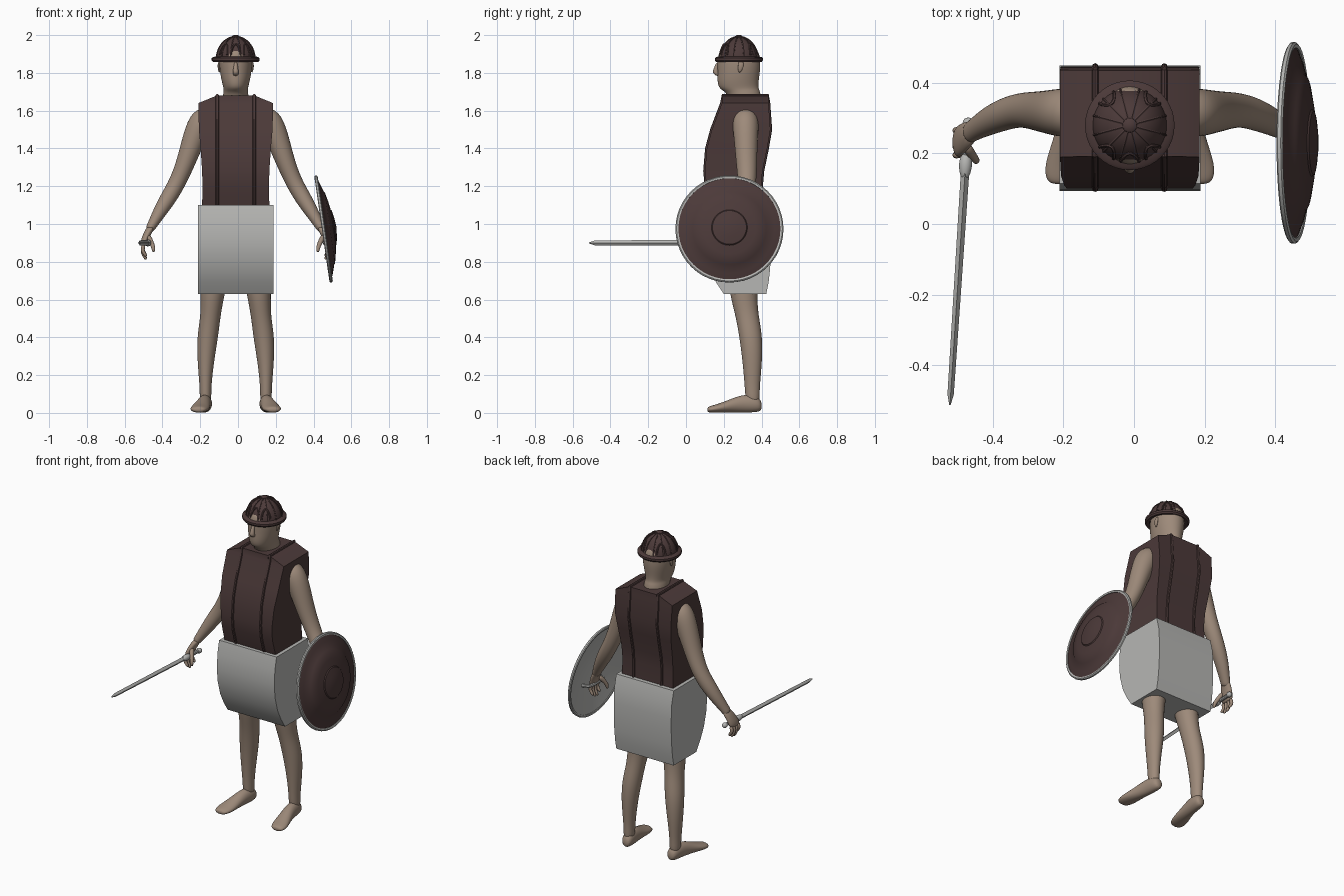
import bpy, bmesh, math
from mathutils import Vector, Matrix

if "Cube" in bpy.data.objects:
    bpy.data.objects.remove(bpy.data.objects["Cube"])

CX = -0.012  # body centre line


def material(name, rgb):
    m = bpy.data.materials.new(name)
    m.diffuse_color = (*rgb, 1)
    m.use_nodes = True
    m.node_tree.nodes["Principled BSDF"].inputs["Base Color"].default_value = m.diffuse_color
    return m


SKIN = material("skin", (0.34, 0.255, 0.195))
LEATHER = material("dark_leather", (0.072, 0.042, 0.041))
GREY = material("light_grey", (0.47, 0.47, 0.455))


def finish(name, bm, mat, sub=0, angle=35):
    bmesh.ops.recalc_face_normals(bm, faces=bm.faces)
    me = bpy.data.meshes.new(name)
    bm.to_mesh(me)
    bm.free()
    ob = bpy.data.objects.new(name, me)
    bpy.context.collection.objects.link(ob)
    me.materials.append(mat)
    if sub:
        mod = ob.modifiers.new("smooth", 'SUBSURF')
        mod.levels = mod.render_levels = sub
    bpy.ops.object.select_all(action='DESELECT')
    bpy.context.view_layer.objects.active = ob
    ob.select_set(True)
    if sub:
        bpy.ops.object.shade_smooth()
    else:
        bpy.ops.object.shade_smooth_by_angle(angle=math.radians(angle))
    return ob


def bridge(bm, rings, caps=True):
    for r0, r1 in zip(rings, rings[1:]):
        n = len(r0)
        for i in range(n):
            bm.faces.new((r0[i], r0[(i + 1) % n], r1[(i + 1) % n], r1[i]))
    if caps:
        bm.faces.new(rings[0])
        bm.faces.new(rings[-1])


def loft(name, secs, mat, n=12, ref=(0, 1, 0), axis=None, sub=2):
    """Elliptic sections (x, y, z, side radius, ref radius) joined along a path."""
    bm, rings, pts = bmesh.new(), [], [Vector(s[:3]) for s in secs]
    for i, s in enumerate(secs):
        t = Vector(axis) if axis else pts[min(i + 1, len(pts) - 1)] - pts[max(i - 1, 0)]
        t.normalize()
        u = t.cross(Vector(ref)).normalized()
        v = u.cross(t)
        rings.append([bm.verts.new(pts[i] + u * s[3] * math.cos(k * math.tau / n)
                                   + v * s[4] * math.sin(k * math.tau / n)) for k in range(n)])
    bridge(bm, rings)
    return finish(name, bm, mat, sub)


def tube(name, pts, r, mat, ref, n=6):
    return loft(name, [(*p, r, r) for p in pts], mat, n, ref, None, 0)


def slab(name, levels, mat):
    """Stacked rectangles (z, front y, back y, half width)."""
    bm = bmesh.new()
    rings = [[bm.verts.new((CX + sx * hw, y, z)) for sx, y in ((-1, f), (1, f), (1, b), (-1, b))]
             for z, f, b, hw in levels]
    bridge(bm, rings)
    return finish(name, bm, mat)


def lathe(name, prof, mat, matrix, n=40, closed=False):
    bm = bmesh.new()
    vs = [bm.verts.new((r, 0, z)) for r, z in prof]
    for a, b in zip(vs, vs[1:] + (vs[:1] if closed else [])):
        if a is not b:
            bm.edges.new((a, b))
    bmesh.ops.spin(bm, geom=bm.verts[:] + bm.edges[:], axis=(0, 0, 1), cent=(0, 0, 0),
                   angle=math.tau, steps=n, use_duplicate=False)
    bmesh.ops.remove_doubles(bm, verts=bm.verts, dist=1e-5)
    bm.transform(matrix)
    return finish(name, bm, mat)


# Head, nose and ears
loft("head", [(CX, y, z, rx, ry) for z, y, rx, ry in (
    (1.58, .33, .075, .085), (1.68, .31, .069, .088), (1.705, .295, .066, .098), (1.72, .278, .066, .107),
    (1.76, .275, .077, .112), (1.81, .28, .086, .115), (1.86, .28, .09, .117), (1.91, .28, .085, .11),
    (1.94, .28, .06, .08))], SKIN, 16, axis=(0, 0, 1))
loft("nose", [(CX, .172, 1.86, .009, .01), (CX, .16, 1.825, .013, .014),
              (CX, .155, 1.80, .019, .018), (CX, .172, 1.783, .012, .012)], SKIN, 8, axis=(0, 0, -1))

for s, side in ((-1, "right"), (1, "left")):
    def mx(dx):
        return CX + s * dx

    loft(side + "_ear", [(mx(.085), .29, 1.865, .006, .012), (mx(.091), .292, 1.84, .008, .018),
                         (mx(.086), .283, 1.80, .005, .008)], SKIN, 8, axis=(0, 0, -1))
    # Arm
    loft(side + "_arm", [(mx(d), y, z, a, b) for d, y, z, a, b in (
        (.12, .315, 1.585, .045, .05), (.175, .315, 1.555, .078, .076), (.22, .317, 1.46, .064, .066),
        (.262, .32, 1.33, .052, .058), (.308, .325, 1.22, .046, .05), (.355, .312, 1.14, .046, .048),
        (.405, .29, 1.06, .037, .041), (.445, .265, .99, .026, .031), (.46, .255, .965, .024, .032))], SKIN)
    # Palm, fingers and thumb
    loft(side + "_palm", [(mx(d), y, z, a, b) for d, y, z, a, b in (
        (.443, .266, .995, .024, .03), (.468, .248, .95, .022, .042), (.484, .235, .91, .021, .047),
        (.488, .23, .88, .016, .043))], SKIN, axis=(0, 0, -1))
    for k in range(4):
        y, drop = .196 + .023 * k, (.015, .0, .003, .018)[k]
        loft(f"{side}_finger_{k}", [(mx(.486), y, .895, .012, .012), (mx(.495), y, .862, .012, .011),
                                    (mx(.488), y, .835 + drop, .011, .010),
                                    (mx(.472), y, .81 + drop, .008, .008)], SKIN, 8, sub=1)
    loft(side + "_thumb", [(mx(.465), .225, .94, .016, .017), (mx(.448), .195, .905, .014, .014),
                           (mx(.435), .18, .875, .012, .012), (mx(.435), .177, .85, .008, .008)], SKIN, 8)
    # Leg and foot
    loft(side + "_leg", [(mx(d), y, z, a, b) for z, d, y, a, b in (
        (.95, .09, .30, .08, .1), (.75, .107, .305, .078, .088), (.63, .123, .303, .067, .075),
        (.52, .132, .322, .054, .063), (.40, .15, .345, .059, .064), (.25, .16, .352, .043, .052),
        (.12, .16, .35, .030, .039), (.04, .16, .355, .034, .04))], SKIN, axis=(0, 0, -1))
    loft(side + "_foot", [(mx(d), y, z, a, b) for d, y, z, a, b in (
        (.156, .402, .036, .022, .024), (.158, .375, .049, .037, .048), (.165, .30, .05, .037, .05),
        (.178, .23, .036, .044, .036), (.19, .17, .024, .053, .024), (.196, .13, .019, .045, .019),
        (.196, .112, .017, .028, .012))], SKIN, axis=(0, 1, 0), ref=(0, 0, 1))

# Chest armour with straps following its outline
CHEST = [(1.09, .14, .40, .178), (1.20, .108, .398, .176), (1.28, .10, .405, .178), (1.40, .11, .43, .186),
         (1.50, .137, .447, .195), (1.64, .19, .437, .198), (1.68, .192, .436, .10)]
slab("chest_armour", CHEST, LEATHER)
for s, side in ((-1, "right"), (1, "left")):
    x = CX + s * .098
    path = [(x, f, z) for z, f, b, w in CHEST] + [(x, b, z) for z, f, b, w in reversed(CHEST)]
    tube(side + "_armour_strap", path, .009, LEATHER, (1, 0, 0), 8)

# Skirt
slab("skirt", [(.63, .20, .425, .2), (.69, .16, .437, .2), (.76, .125, .445, .2), (.85, .1, .45, .2),
               (.93, .093, .45, .2), (1.02, .098, .445, .2), (1.10, .115, .425, .2)], GREY)

# Helmet: dome, rolled brim, ribs and raised arches
HC = Vector((CX, .28, 0))
HM = Matrix.Translation(HC)
DOME_R, DOME_Z, DOME_H = .106, 1.87, .122


def on_dome(az, el, lift=1.0):
    a, e = math.radians(az), math.radians(el)
    return HC + Vector((DOME_R * lift * math.cos(e) * math.cos(a), DOME_R * lift * math.cos(e) * math.sin(a),
                        DOME_Z + DOME_H * lift * math.sin(e)))


lathe("helmet_dome", [(DOME_R * math.cos(math.radians(e)), DOME_Z + DOME_H * math.sin(math.radians(e)))
                      for e in range(0, 91, 10)], LEATHER, HM)
lathe("helmet_brim", [(.10, 1.888), (.12, 1.884), (.127, 1.878), (.127, 1.866), (.12, 1.857), (.10, 1.862)],
      LEATHER, HM, closed=True)
lathe("helmet_button", [(.022, 1.985), (.02, 1.994), (.011, 2.0), (0, 2.0)], LEATHER, HM, 16)
for k in range(12):
    az = k * 30 + 15
    ref = (-math.sin(math.radians(az)), math.cos(math.radians(az)), 0)
    tube(f"helmet_rib_{k}", [on_dome(az, e) for e in range(5, 86, 10)], .004, LEATHER, ref)
for k, az in enumerate((-130, -90, -50, 50, 130)):
    a = math.radians(az)
    pts = [on_dome(az + 14 * math.cos(math.radians(t)), 12 + 30 * math.sin(math.radians(t)), 1.01)
           for t in range(0, 181, 20)]
    tube(f"helmet_arch_{k}", pts, .005, LEATHER, (math.cos(a), math.sin(a), .3))

# Round shield: leather face, grey back, grey rim and hand grip
SM = Matrix.Translation((.454, .23, .974)) @ Matrix.Rotation(math.atan2(.99, .143), 4, 'Y')
lathe("shield_face", [(0, .068), (.05, .063), (.09, .056), (.095, .051), (.14, .044), (.19, .033),
                      (.195, .028), (.24, .014), (.276, 0)], LEATHER, SM, 48)
lathe("shield_back", [(0, .056), (.09, .044), (.19, .020), (.276, -.006)], GREY, SM, 48)
lathe("shield_rim", [(.270, .006), (.280, .008), (.286, .003), (.286, -.006), (.280, -.010), (.270, -.008)],
      GREY, SM, 48, closed=True)
tube("shield_grip", [(.505, .145, .90), (.465, .16, .90), (.458, .19, .90), (.458, .27, .90),
                     (.465, .30, .90), (.505, .315, .90)], .010, GREY, (0, 0, 1), 8)

# Sword: diamond blade, guard, grip and pommel
TIP, BASE = Vector((-.522, -.513, .90)), Vector((-.479, .15, .90))


def along(t):
    return tuple(BASE.lerp(TIP, t))


loft("sword_blade", [(*along(0), .012, .015), (*along(.5), .0105, .0145), (*along(.955), .009, .013),
                     (*along(1), .002, .003)], GREY, 4, (0, 0, 1), sub=0)
loft("sword_guard", [(*along(t), r, r) for t, r in (
    (.035, .009), (.01, .016), (-.03, .021), (-.06, .016), (-.075, .011))], GREY, 12, (0, 0, 1), sub=1)
tube("sword_grip", [along(-.05), along(-.2)], .011, GREY, (0, 0, 1), 10)
loft("sword_pommel", [(*along(t), r, r) for t, r in (
    (-.18, .010), (-.195, .017), (-.215, .017), (-.23, .008))], GREY, 12, (0, 0, 1), sub=1)
